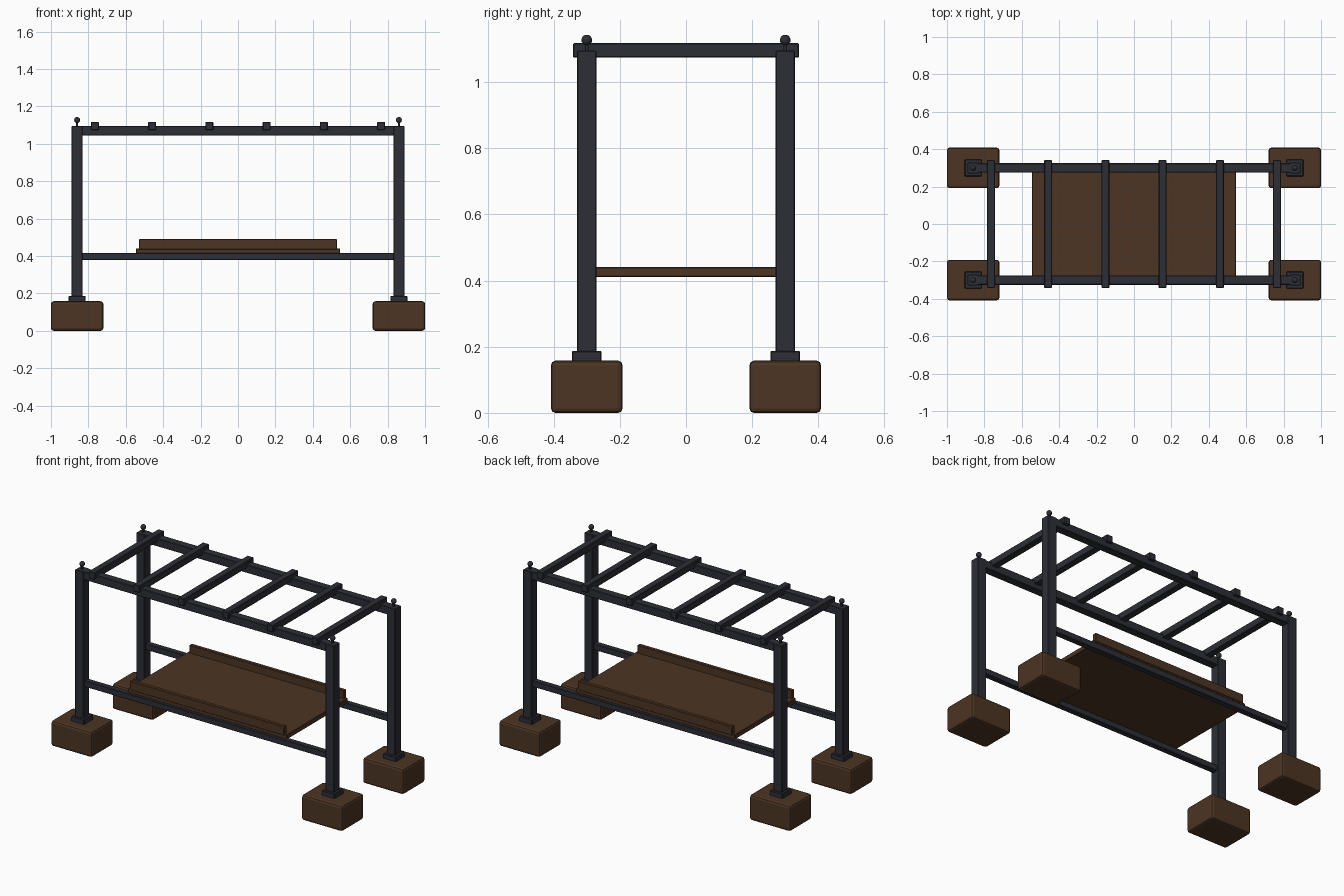
import bpy
import bmesh

cube = bpy.data.objects.get("Cube")
if cube:
    bpy.data.objects.remove(cube)


def make_material(name, rgb):
    mat = bpy.data.materials.new(name)
    mat.use_nodes = True
    color = (*rgb, 1.0)
    mat.diffuse_color = color
    bsdf = next(n for n in mat.node_tree.nodes if n.type == 'BSDF_PRINCIPLED')
    bsdf.inputs["Base Color"].default_value = color
    bsdf.inputs["Roughness"].default_value = 0.8
    return mat


IRON = make_material("dark iron", (0.027, 0.028, 0.037))
WOOD = make_material("brown wood", (0.072, 0.035, 0.017))


def finish(name, bm, mat, smooth=False):
    mesh = bpy.data.meshes.new(name)
    for face in bm.faces:
        face.smooth = smooth
    bm.to_mesh(mesh)
    bm.free()
    mesh.materials.append(mat)
    obj = bpy.data.objects.new(name, mesh)
    bpy.context.collection.objects.link(obj)
    return obj


def box(name, center, size, mat, bevel=0.003, segments=1):
    bm = bmesh.new()
    bmesh.ops.create_cube(bm, size=1.0)
    bmesh.ops.scale(bm, vec=size, verts=bm.verts)
    bmesh.ops.bevel(bm, geom=bm.edges[:], offset=bevel, segments=segments,
                    profile=0.5, affect='EDGES')
    obj = finish(name, bm, mat)
    obj.location = center
    return obj


def ball(name, center, radius, mat):
    bm = bmesh.new()
    bmesh.ops.create_uvsphere(bm, u_segments=16, v_segments=10, radius=radius)
    obj = finish(name, bm, mat, smooth=True)
    obj.location = center
    return obj


POST_X, POST_Y = 0.86, 0.30
SIDES = (("front", -1), ("back", 1))

for depth, sy in SIDES:
    y = sy * POST_Y

    # Corner posts on block feet, with plates and finials
    for side, sx in (("right", -1), ("left", 1)):
        x = sx * POST_X
        tag = f"{depth}_{side}"
        box(f"{tag}_foot", (x, y, 0.079), (0.28, 0.217, 0.158), WOOD, 0.014, 2)
        box(f"{tag}_base_plate", (x, y, 0.17), (0.09, 0.09, 0.034), IRON)
        box(f"{tag}_post", (x, y, 0.626), (0.059, 0.059, 0.938), IRON)
        box(f"{tag}_finial_stem", (x, y, 1.105), (0.01, 0.01, 0.03), IRON, 0.001)
        ball(f"{tag}_finial", (x, y, 1.127), 0.016, IRON)

    # Long rails, top and bottom
    box(f"{depth}_top_rail", (0, y, 1.07), (1.71, 0.05, 0.05), IRON)
    box(f"{depth}_lower_rail", (0, y, 0.397), (1.71, 0.036, 0.038), IRON)

    # Raised edge board of the deck
    box(f"{depth}_deck_edge", (0, sy * 0.292, 0.462), (1.06, 0.025, 0.056), WOOD)

# Hanging deck
box("deck", (0, 0, 0.426), (1.09, 0.60, 0.03), WOOD)

# Overhead rungs
RUNGS = 6
for i in range(RUNGS):
    x = (i - (RUNGS - 1) / 2) * 0.306
    box(f"rung_{i + 1}", (x, 0, 1.096), (0.042, 0.684, 0.043), IRON)
